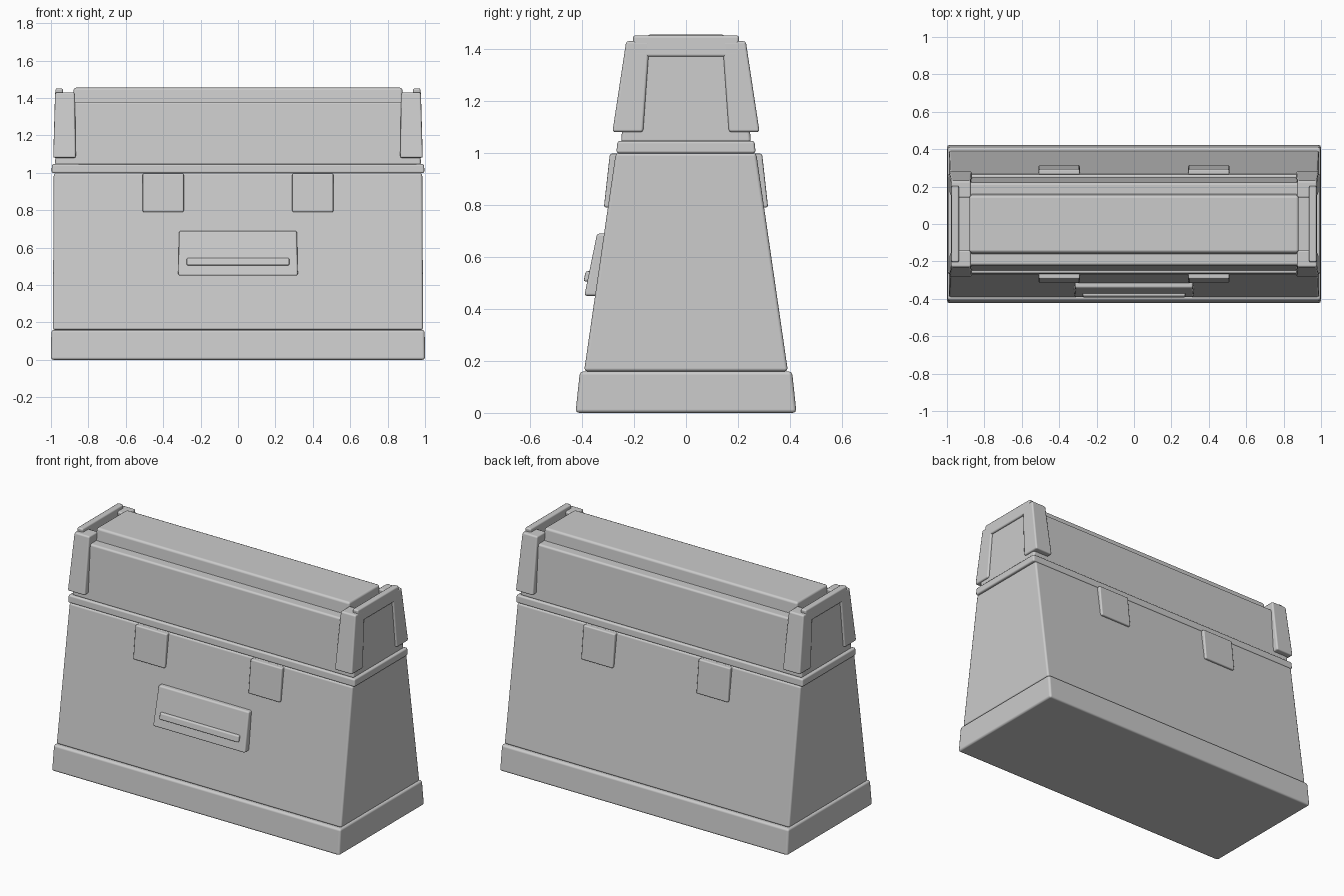
import bpy, math

if "Cube" in bpy.data.objects:
    bpy.data.objects.remove(bpy.data.objects["Cube"])


def block(name, bottom, top, bevel=0.01, mirror=None):
    """Tapered box. bottom/top = (x0, x1, y0, y1, z); mirror = axes (x, y)."""
    verts = []
    for x0, x1, y0, y1, z in (bottom, top):
        verts += [(x0, y0, z), (x1, y0, z), (x1, y1, z), (x0, y1, z)]
    faces = [(3, 2, 1, 0), (4, 5, 6, 7)]
    faces += [(i, (i + 1) % 4, 4 + (i + 1) % 4, 4 + i) for i in range(4)]
    mesh = bpy.data.meshes.new(name)
    mesh.from_pydata(verts, [], faces)
    ob = bpy.data.objects.new(name, mesh)
    bpy.context.collection.objects.link(ob)
    bpy.ops.object.select_all(action='DESELECT')
    ob.select_set(True)
    bpy.context.view_layer.objects.active = ob
    bpy.ops.object.shade_smooth_by_angle(angle=math.radians(35))
    if bevel:
        m = ob.modifiers.new("bevel", 'BEVEL')
        m.width, m.segments = bevel, 2
        m.limit_method = 'ANGLE'
        m.harden_normals = True
    if mirror:
        m = ob.modifiers.new("mirror", 'MIRROR')
        m.use_axis = (mirror[0], mirror[1], False)
        m.use_mirror_merge = False
    return ob


def centred(name, xb, yb, zb, xt, yt, zt, bevel):
    return block(name, (-xb, xb, -yb, yb, zb), (-xt, xt, -yt, yt, zt), bevel)


# Main case
centred("base", 1.0, 0.425, 0.0, 0.998, 0.408, 0.16, 0.014)
centred("body", 0.99, 0.392, 0.16, 0.985, 0.27, 1.0, 0.012)
centred("rim", 0.997, 0.268, 0.998, 0.995, 0.264, 1.046, 0.01)

# Lid and raised top plate
centred("lid", 0.978, 0.25, 1.04, 0.968, 0.22, 1.38, 0.012)
centred("top_plate", 0.88, 0.162, 1.36, 0.88, 0.152, 1.455, 0.014)

# Corner brackets on the lid, joined at each end by a cross rail
block("corner_bracket", (0.867, 0.988, -0.283, -0.165, 1.08),
      (0.872, 0.978, -0.23, -0.14, 1.43), 0.01, (True, True))
block("end_rail", (0.932, 0.98, -0.2, 0.2, 1.37),
      (0.936, 0.976, -0.205, 0.205, 1.452), 0.01, (True, False))

# Latches, two in front and two at the back
block("latch", (0.29, 0.51, -0.316, -0.27, 0.79),
      (0.29, 0.51, -0.293, -0.25, 0.997), 0.008, (True, True))

# Carrying handle on the front
block("handle_plate", (-0.32, 0.32, -0.391, -0.33, 0.45),
      (-0.315, 0.315, -0.342, -0.30, 0.69), 0.01)
block("handle_bar", (-0.275, 0.275, -0.394, -0.36, 0.505),
      (-0.275, 0.275, -0.386, -0.35, 0.545), 0.008)
